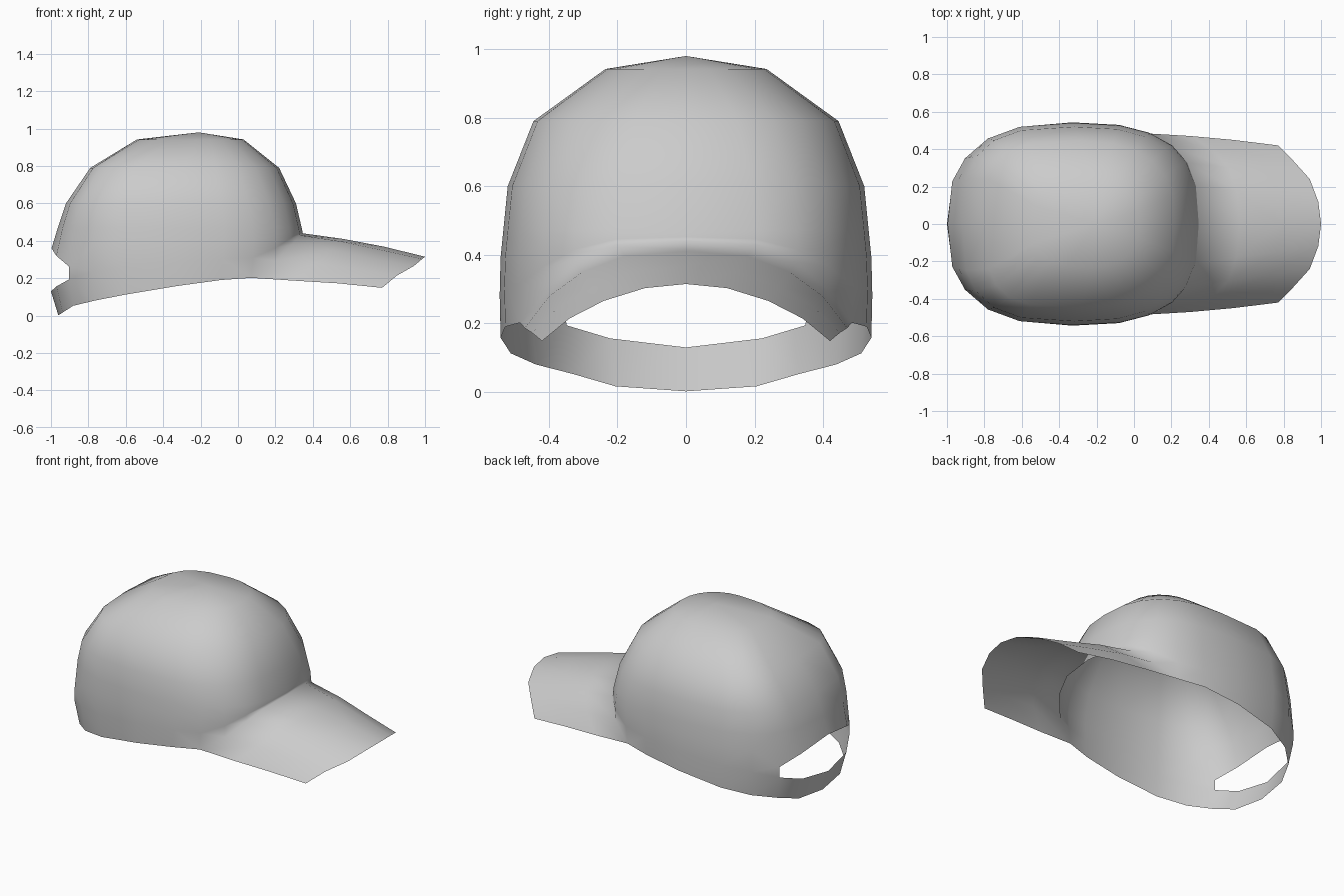
import bpy, bmesh
from math import radians, sin, cos

cube = bpy.data.objects.get("Cube")
if cube:
    bpy.data.objects.remove(cube, do_unlink=True)

grey = bpy.data.materials.new("grey_fabric")
grey.use_nodes = True
GREY = (0.6, 0.6, 0.6, 1)
grey.diffuse_color = GREY
grey.node_tree.nodes["Principled BSDF"].inputs["Base Color"].default_value = GREY

# Crown sections:
# height -> (back x, front x, half width, widest x, front squareness, back squareness)
SECTIONS = [
    (0.0, (-0.96, 0.36, 0.50, -0.33, 2.5, 2.5)),
    (0.13, (-1.0, 0.36, 0.54, -0.33, 2.5, 2.5)),
    (0.35, (-1.0, 0.36, 0.545, -0.33, 2.7, 2.6)),
    (0.45, (-0.97, 0.345, 0.535, -0.33, 2.8, 2.7)),
    (0.6, (-0.92, 0.31, 0.52, -0.32, 2.7, 3.0)),
    (0.79, (-0.79, 0.22, 0.445, -0.29, 2.5, 3.6)),
    (0.942, (-0.54, 0.03, 0.235, -0.22, 2.2, 2.6)),
]
RIM = [(-0.96, (0.002,)), (-0.87, (0.06,)), (-0.6, (0.113,)), (-0.33, (0.158,)), (0, (0.203,))]
# Brim: x -> (height on the centre line, droop at the sides, power of the arch)
BRIM = [(0, (0.465, 0.19, 3.7)), (0.35, (0.44, 0.222, 3.7)), (0.6, (0.405, 0.25, 2.8)),
        (0.8, (0.365, 0.262, 2.2)), (1.0, (0.315, 0.223, 2.0))]
BRIM_EDGE = [(1, 0), (0.985, 0.12), (0.94, 0.24), (0.85, 0.34), (0.77, 0.42)]
ANGLES = [0, 15, 30, 45, 60, 75, 90, 109, 127, 145, 161, 180]
HOLE_START = 9


def lookup(table, key):
    key = min(max(key, table[0][0]), table[-1][0])
    for (k0, a), (k1, b) in zip(table, table[1:]):
        if key <= k1:
            t = (key - k0) / (k1 - k0)
            return [p + (q - p) * t for p, q in zip(a, b)]


def on_crown(z, angle):
    back, front, width, mid, n_front, n_back = lookup(SECTIONS, z)
    c, s = cos(radians(angle)), sin(radians(angle))
    reach, n = (front - mid, n_front) if c > 0 else (back - mid, n_back)
    return (mid + reach * abs(c) ** (2 / n), width * abs(s) ** (2 / n), z)


def on_brim(x, y):
    height, droop, power = lookup(BRIM, x)
    return (x, y, height - droop * (abs(y) / 0.45) ** power)


def lower_edge(angle):
    z = 0.3
    for _ in range(60):
        x, y, _z = on_crown(z, angle)
        target = on_brim(x, y)[2] if x > 0 else lookup(RIM, x)[0]
        z = (z + target) / 2
    return z


def crown_column(j):
    # Heights from the lower edge up, with the strap and opening at the back
    angle, low = ANGLES[j], lower_edge(ANGLES[j])
    y = on_crown(0.2, angle)[1]
    if j >= HOLE_START:
        a, b = 0.13 + 0.53 * y * y, 0.36 - 0.8 * y * y
    else:
        a, b = (low + (0.47 - low) * t for t in (0.4, 0.75))
    return [on_crown(z, angle) for z in (low, a, b, 0.47, 0.6, 0.79, 0.942)]


def brim_column(j):
    # Rows from the crown out to the tip, with slightly bowed sides
    x0, y0, _ = on_crown(lower_edge(ANGLES[j]), ANGLES[j])
    x1, y1 = BRIM_EDGE[j]
    return [on_brim(x0 + (x1 - x0) * t, y0 + (y1 - y0) * t + 0.08 * y1 * t * (1 - t))
            for t in (0, 1 / 3, 2 / 3, 1)]


def add_strip(bm, left, right):
    for i in range(len(left) - 1):
        quad = [left[i], right[i], right[i + 1], left[i + 1]]
        bm.faces.new([bm.verts.new(p) for p in quad])


def finish(name, bm):
    # Mirror to the other side, weld and smooth
    bmesh.ops.remove_doubles(bm, verts=bm.verts, dist=0.002)
    bmesh.ops.mirror(bm, geom=bm.verts[:] + bm.edges[:] + bm.faces[:],
                     axis='Y', merge_dist=0.002)
    bmesh.ops.remove_doubles(bm, verts=bm.verts, dist=0.002)
    bmesh.ops.recalc_face_normals(bm, faces=bm.faces)
    if sum(f.normal.z * f.calc_area() for f in bm.faces) < 0:
        bmesh.ops.reverse_faces(bm, faces=bm.faces)
    mesh = bpy.data.meshes.new(name)
    bm.to_mesh(mesh)
    bm.free()
    mesh.materials.append(grey)
    mesh.shade_smooth()
    obj = bpy.data.objects.new(name, mesh)
    bpy.context.collection.objects.link(obj)


cap = bmesh.new()

# Crown, with an opening above the strap at the back
columns = [crown_column(j) for j in range(len(ANGLES))]
for j, (left, right) in enumerate(zip(columns, columns[1:])):
    if j >= HOLE_START:
        add_strip(cap, left[:2], right[:2])
        add_strip(cap, left[2:], right[2:])
    else:
        add_strip(cap, left, right)
    cap.faces.new([cap.verts.new(p) for p in (left[-1], right[-1], (-0.21, 0, 0.98))])

# Brim, continuing the crown as one sheet of cloth
brim = [brim_column(j) for j in range(len(BRIM_EDGE))]
for left, right in zip(brim, brim[1:]):
    add_strip(cap, right, left)

finish("crown_brim_and_strap", cap)
